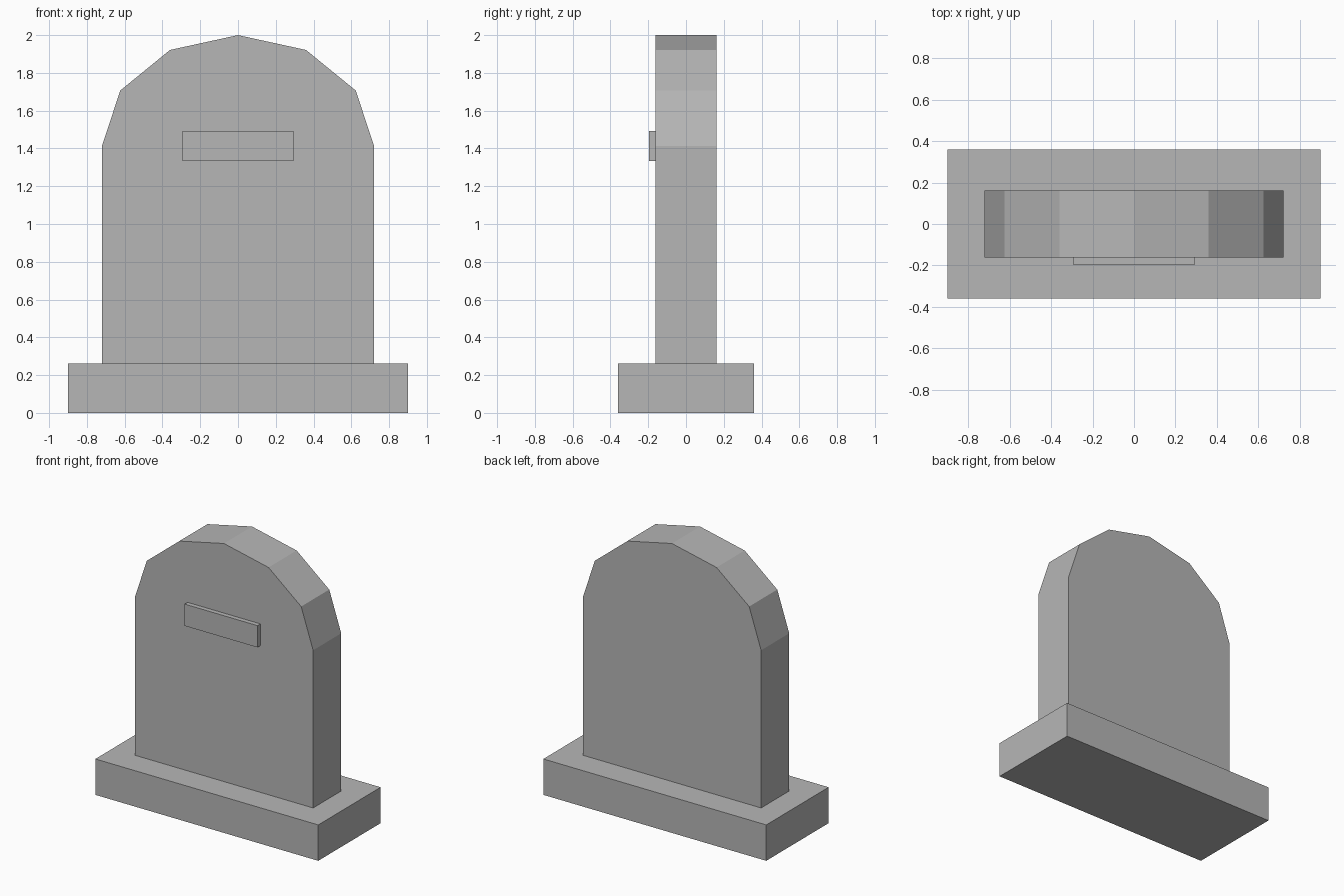
import bpy, bmesh, math

if "Cube" in bpy.data.objects:
    bpy.data.objects.remove(bpy.data.objects["Cube"])

stone = bpy.data.materials.new("stone_grey")
stone.diffuse_color = (0.47, 0.47, 0.47, 1)
stone.use_nodes = True
stone.node_tree.nodes["Principled BSDF"].inputs["Base Color"].default_value = stone.diffuse_color


def extrude_profile(name, profile, y_front, y_back):
    """Solid made from an (x, z) outline pushed from y_front to y_back."""
    bm = bmesh.new()
    face = bm.faces.new([bm.verts.new((x, y_front, z)) for x, z in profile])
    ext = bmesh.ops.extrude_face_region(bm, geom=[face])
    verts = [g for g in ext["geom"] if isinstance(g, bmesh.types.BMVert)]
    bmesh.ops.translate(bm, verts=verts, vec=(0, y_back - y_front, 0))
    bmesh.ops.recalc_face_normals(bm, faces=bm.faces[:])
    mesh = bpy.data.meshes.new(name)
    bm.to_mesh(mesh)
    bm.free()
    mesh.materials.append(stone)
    obj = bpy.data.objects.new(name, mesh)
    bpy.context.collection.objects.link(obj)
    return obj


def rect(half_w, z0, z1):
    return [(-half_w, z0), (half_w, z0), (half_w, z1), (-half_w, z1)]


BASE_TOP, SPRING, TOP = 0.262, 1.413, 2.0
HALF_W, HALF_D = 0.72, 0.162

# Base block
extrude_profile("base", rect(0.903, 0, BASE_TOP), -0.36, 0.36)

# Upright slab with a six-sided half-ellipse top
arch = [(HALF_W * math.cos(math.pi * i / 6),
         SPRING + (TOP - SPRING) * math.sin(math.pi * i / 6)) for i in range(7)]
extrude_profile("headstone", [(-HALF_W, BASE_TOP), (HALF_W, BASE_TOP)] + arch,
                -HALF_D, HALF_D)

# Blank raised plaque on the front
extrude_profile("plaque", rect(0.294, 1.333, 1.492), -0.196, -HALF_D)

# The base sets the overall width: scale it to match the grid reading
bpy.data.objects["base"].scale.x = 0.9 / 0.903
